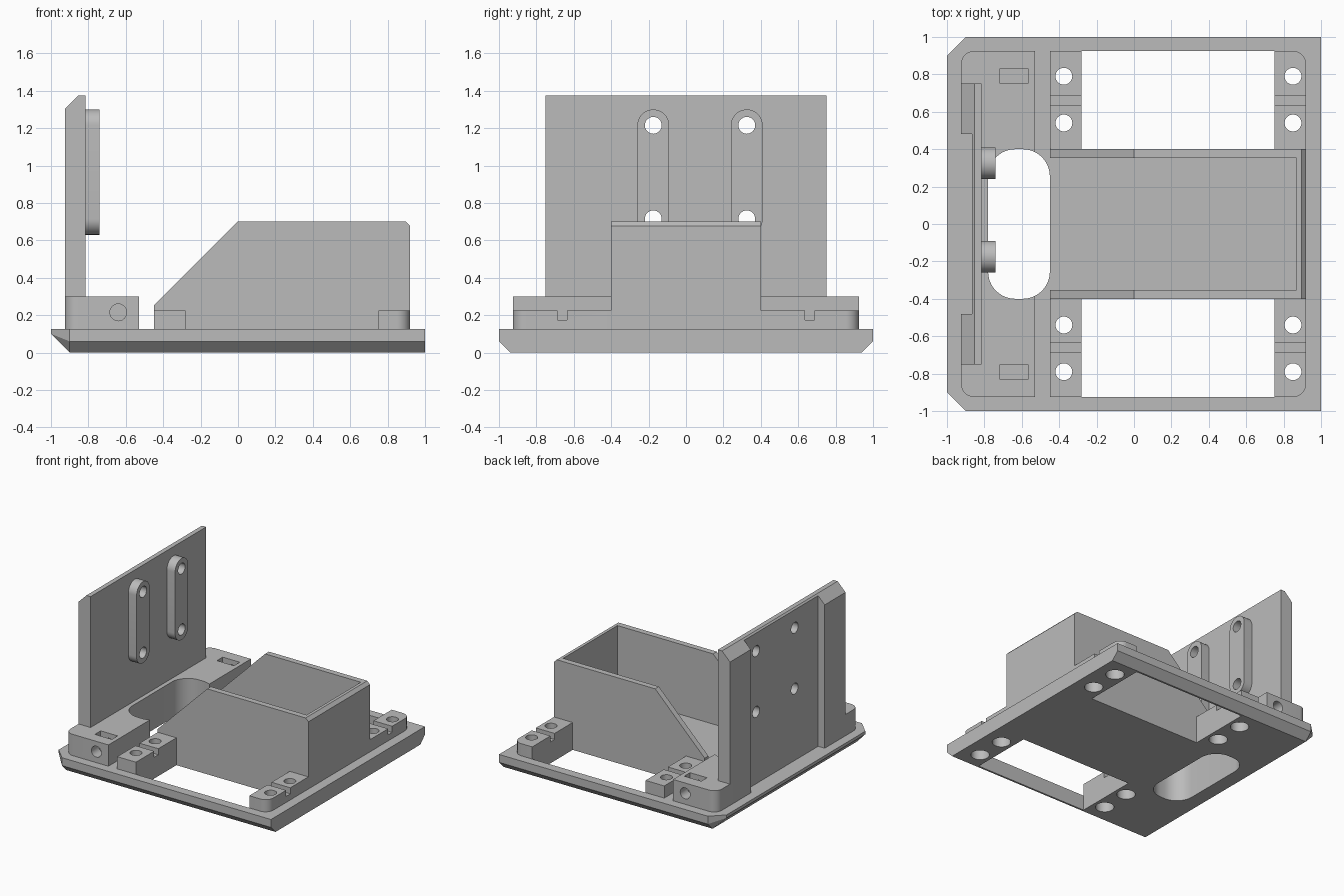
import bpy, bmesh, math
from mathutils import Vector

if "Cube" in bpy.data.objects:
    bpy.data.objects.remove(bpy.data.objects["Cube"], do_unlink=True)

grey = bpy.data.materials.new("plain_grey")
grey.use_nodes = True
grey.diffuse_color = (0.5, 0.5, 0.5, 1)
grey.node_tree.nodes["Principled BSDF"].inputs["Base Color"].default_value = (0.5, 0.5, 0.5, 1)


def make(name, bm):
    bmesh.ops.recalc_face_normals(bm, faces=bm.faces)
    mesh = bpy.data.meshes.new(name)
    bm.to_mesh(mesh)
    bm.free()
    mesh.materials.append(grey)
    obj = bpy.data.objects.new(name, mesh)
    bpy.context.scene.collection.objects.link(obj)
    return obj


def rect(u0, u1, v0, v1, radii=(0, 0, 0, 0), steps=10):
    """Rectangle outline, each corner rounded by its own radius."""
    corners = [Vector(p) for p in ((u0, v0), (u1, v0), (u1, v1), (u0, v1))]
    pts = []
    for i, (p, r) in enumerate(zip(corners, radii)):
        if not r:
            pts.append(p)
            continue
        d1 = (corners[i - 1] - p).normalized()
        d2 = (corners[(i + 1) % 4] - p).normalized()
        for k in range(steps + 1):
            t = k / steps * math.pi / 2
            pts.append(p + r * (d1 + d2) - r * (math.cos(t) * d2 + math.sin(t) * d1))
    return pts


def circle(u, v, r):
    return rect(u - r, u + r, v - r, v + r, [r] * 4, 8)


def prism(name, pts, axis, lo, hi):
    """Extrude an outline along the given axis."""
    place = {"X": lambda u, v, w: (w, u, v),
             "Y": lambda u, v, w: (u, w, v),
             "Z": lambda u, v, w: (u, v, w)}[axis]
    bm = bmesh.new()
    face = bm.faces.new([bm.verts.new(place(p[0], p[1], lo)) for p in pts])
    new = bmesh.ops.extrude_face_region(bm, geom=[face])["geom"]
    shift = Vector(place(0, 0, hi - lo))
    bmesh.ops.translate(bm, vec=shift, verts=[g for g in new if isinstance(g, bmesh.types.BMVert)])
    bmesh.ops.remove_doubles(bm, verts=bm.verts, dist=0.0005)
    return make(name, bm)


def cut(obj, cutters):
    """Subtract all cutters, bake the result and remove the cutters."""
    for c in cutters:
        mod = obj.modifiers.new("cut", "BOOLEAN")
        mod.operation, mod.solver, mod.object = "DIFFERENCE", "EXACT", c
    graph = bpy.context.evaluated_depsgraph_get()
    mesh = bpy.data.meshes.new_from_object(obj.evaluated_get(graph))
    obj.modifiers.clear()
    obj.data = mesh
    for c in cutters:
        bpy.data.objects.remove(c, do_unlink=True)


def hole(u, v, r, axis, lo, hi):
    return prism("cutter", circle(u, v, r), axis, lo, hi)


def block(x0, x1, y0, y1, z0, z1, radii=(0, 0, 0, 0)):
    return prism("cutter", rect(x0, x1, y0, y1, radii), "Z", z0, z1)


def slot():
    return block(-0.78, -0.45, -0.4, 0.4, -0.1, 0.5, [0.145] * 4)


parts = []
T = 0.125          # plate thickness
HOLE = 0.045       # screw hole radius
SCREW_X, SCREW_Y = (-0.375, 0.85), (0.54, 0.79)

# Base plate with chamfered underside and clipped corners
bm = bmesh.new()
for s in (-1, 1):
    for x, y, z in ((-1, .9, T), (-.9, 1, T), (1, 1, T), (-1, .9, .1),
                    (-.9, 1, .06), (1, 1, .06), (1, .94, 0), (-.9, .94, 0)):
        bm.verts.new((x, s * y, z))
bmesh.ops.convex_hull(bm, input=bm.verts)
bmesh.ops.dissolve_limit(bm, angle_limit=0.01, verts=bm.verts, edges=bm.edges)
base = make("base_plate", bm)
cutters = [slot()]
for s in (-1, 1):
    y0, y1 = sorted((s * 0.4, s * 0.925))
    cutters.append(block(-0.28, 0.75, y0, y1, -0.1, 0.5))
    for x in SCREW_X:
        for y in SCREW_Y:
            cutters.append(hole(x, s * y, HOLE, "Z", -0.1, 0.5))
            cutters.append(hole(x, s * y, 0.07, "Z", -0.1, 0.08))
cut(base, cutters)
parts.append(base)

# Raised deck with cable slot, nut pockets and side bores
deck = prism("raised_deck", rect(-0.925, -0.53, -0.925, 0.925, (0.07, 0, 0, 0.07)), "Z", T, 0.30)
cutters = [slot(), block(-1.1, -0.865, -0.48, 0.48, 0, 0.5)]
for s in (-1, 1):
    y0, y1 = sorted((s * 0.755, s * 0.83))
    cutters.append(block(-0.72, -0.565, y0, y1, 0.15, 0.5))
    y0, y1 = sorted((s * 0.7, s * 1.1))
    cutters.append(hole(-0.64, 0.215, HOLE, "Y", y0, y1))
cut(deck, cutters)
parts.append(deck)

# Mounting brackets, each with a groove and two screw holes
for s, side in ((-1, "right"), (1, "left")):
    for x0, x1, end in ((-0.45, -0.28, "inner"), (0.75, 0.92, "outer")):
        y0, y1 = sorted((s * 0.4, s * 0.925))
        r = 0.07 if end == "outer" else 0
        radii = (0, r if s < 0 else 0, r if s > 0 else 0, 0)
        bracket = prism(f"{end}_bracket_{side}", rect(x0, x1, y0, y1, radii), "Z", T, 0.225)
        g0, g1 = sorted((s * 0.635, s * 0.688))
        sx = SCREW_X[end == "outer"]
        cut(bracket, [block(x0 - 0.1, x1 + 0.1, g0, g1, 0.175, 0.4)]
            + [hole(sx, s * y, HOLE, "Z", 0, 0.4) for y in SCREW_Y])
        parts.append(bracket)

# Open tray with sloping side walls
outline = [(-0.45, T), (0.92, T), (0.92, 0.677), (0.895, 0.702), (0, 0.702), (-0.45, 0.252)]
tray = prism("tray_walls", outline, "Y", -0.4, 0.4)
cut(tray, [block(-1, 0.87, -0.352, 0.352, 0, 1)])
parts.append(tray)

# Upright panel, recessed at the rear, with chamfered top
outline = [(-0.925, 0.30), (-0.815, 0.30), (-0.815, 1.375), (-0.853, 1.375), (-0.925, 1.303)]
panel = prism("upright_panel", outline, "Y", -0.75, 0.75)
cutters = [block(-1.1, -0.865, -0.48, 0.48, 0, 2)]
for y in (-0.175, 0.325):
    for z in (0.715, 1.215):
        cutters.append(hole(y, z, HOLE, "X", -1.1, -0.6))
cut(panel, cutters)
parts.append(panel)

# Rounded mounting bosses on the panel
for y, side in ((-0.175, "right"), (0.325, "left")):
    boss = prism(f"mounting_boss_{side}",
                 rect(y - 0.085, y + 0.085, 0.63, 1.3, [0.085] * 4), "X", -0.815, -0.74)
    cut(boss, [hole(y, z, HOLE, "X", -1.1, -0.6) for z in (0.715, 1.215)])
    parts.append(boss)

# Smooth the round walls, keep the edges sharp
for obj in bpy.context.selected_objects:
    obj.select_set(False)
for obj in parts:
    obj.select_set(True)
bpy.context.view_layer.objects.active = parts[0]
bpy.ops.object.shade_smooth_by_angle(angle=math.radians(30))
